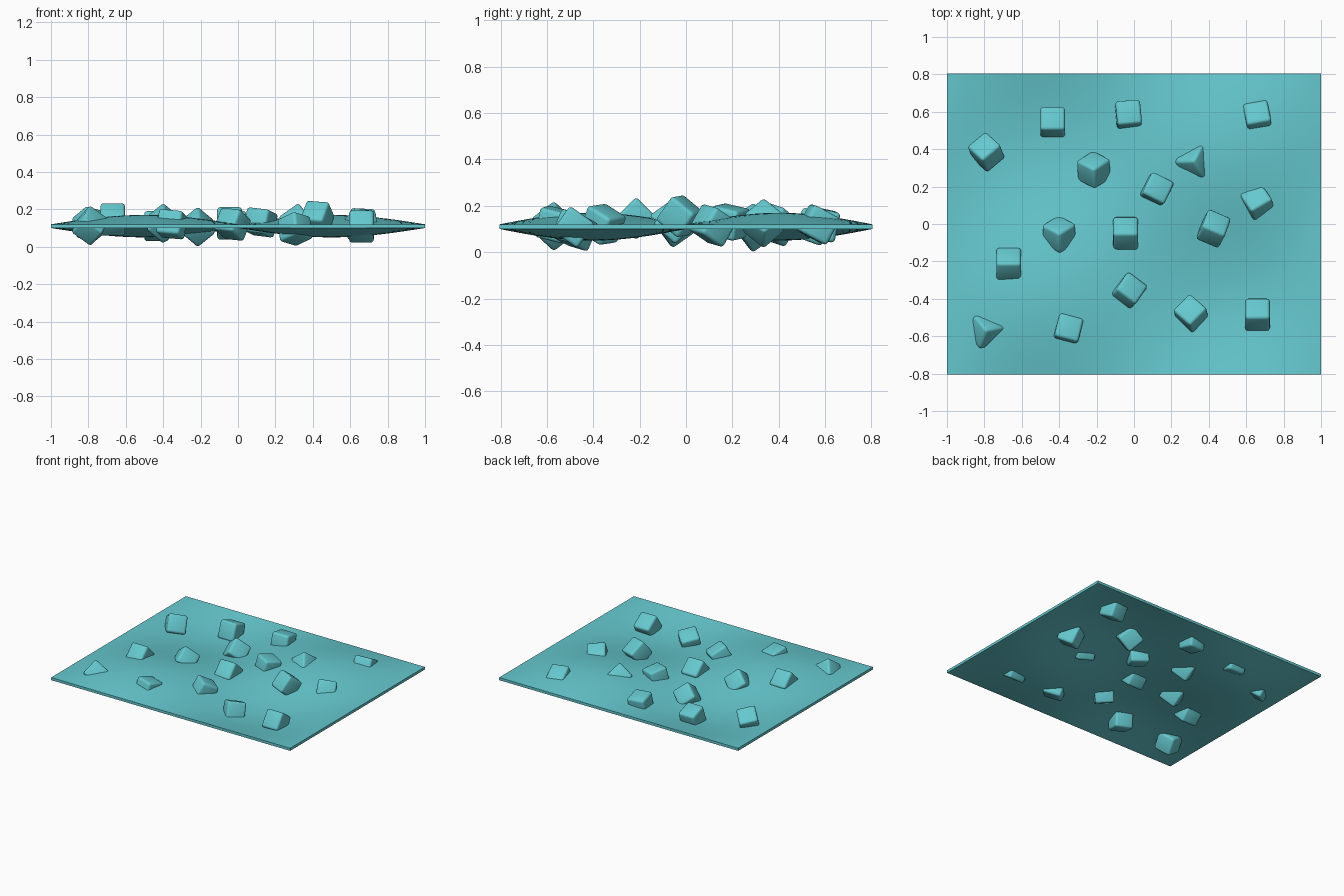
import bpy, bmesh
from math import radians, sin, pi, atan, sqrt
from mathutils import Matrix, Euler

if "Cube" in bpy.data.objects:
    bpy.data.objects.remove(bpy.data.objects["Cube"])

mat = bpy.data.materials.new("teal")
mat.diffuse_color = (0.13, 0.58, 0.62, 1)
mat.use_nodes = True
mat.node_tree.nodes["Principled BSDF"].inputs["Base Color"].default_value = mat.diffuse_color


def finish(bm, name, angle):
    me = bpy.data.meshes.new(name)
    bm.to_mesh(me)
    bm.free()
    ob = bpy.data.objects.new(name, me)
    bpy.context.collection.objects.link(ob)
    me.materials.append(mat)
    bpy.ops.object.select_all(action='DESELECT')
    ob.select_set(True)
    bpy.context.view_layer.objects.active = ob
    bpy.ops.object.shade_smooth_by_angle(angle=radians(angle))
    return ob


# Thin sheet: hills front-left and back-right, dips in the other quarters, level rim
bm = bmesh.new()
bmesh.ops.create_grid(bm, x_segments=50, y_segments=40, size=1)
for v in bm.verts:
    v.co.y *= 0.805
    v.co.z = 0.10 + 0.05 * sin(pi * v.co.x) * sin(pi * v.co.y / 0.805)
ext = bmesh.ops.extrude_face_region(bm, geom=bm.faces[:])
for v in ext["geom"]:
    if isinstance(v, bmesh.types.BMVert):
        v.co.z += 0.02
bmesh.ops.recalc_face_normals(bm, faces=bm.faces[:])
finish(bm, "wavy_sheet", 40)


def block(name, x, y, z, rot, size=0.132):
    bm = bmesh.new()
    bmesh.ops.create_cube(bm, size=size)
    bmesh.ops.bevel(bm, geom=bm.edges[:], offset=0.016, segments=3,
                    profile=0.5, affect='EDGES')
    bm.transform(Matrix.Translation((x, y, z)) @ rot)
    finish(bm, name, 35)


# Tilted blocks: x, y, z, tilt about own x, tilt about own y, turn
tilted = [
    (-0.79, 0.385, 0.12, -32, 12, 40), (-0.435, 0.545, 0.11, -20, 0, 0),
    (-0.03, 0.585, 0.12, -12, 3, 5), (0.66, 0.57, 0.12, -28, 3, 10),
    (0.12, 0.185, 0.13, -12, 6, -27), (0.66, 0.115, 0.115, -30, 8, 30),
    (-0.045, -0.05, 0.125, -42, 0, 0), (0.425, -0.025, 0.155, -38, 4, -23),
    (-0.67, -0.215, 0.145, -45, 0, 0), (-0.03, -0.36, 0.12, -28, 5, -37),
    (0.305, -0.48, 0.095, -20, 12, 45), (-0.355, -0.565, 0.12, -14, 5, -15),
    (0.66, -0.485, 0.108, -35, 0, 0),
]
for i, (x, y, z, a, b, c) in enumerate(tilted):
    rot = Euler((radians(a), radians(b), radians(c))).to_matrix().to_4x4()
    block(f"tilted_block_{i + 1}", x, y, z, rot)

# Blocks standing on a corner: x, y, z, turn
stand = Matrix.Rotation(-atan(sqrt(2)), 4, 'Y') @ Matrix.Rotation(-pi / 4, 4, 'Z')
corner = [(-0.215, 0.29, 0.106, -87), (0.32, 0.335, 0.125, -58),
          (-0.40, -0.055, 0.125, -88), (-0.79, -0.57, 0.112, 10)]
for i, (x, y, z, c) in enumerate(corner):
    block(f"corner_block_{i + 1}", x, y, z,
          Matrix.Rotation(radians(c), 4, 'Z') @ stand)
